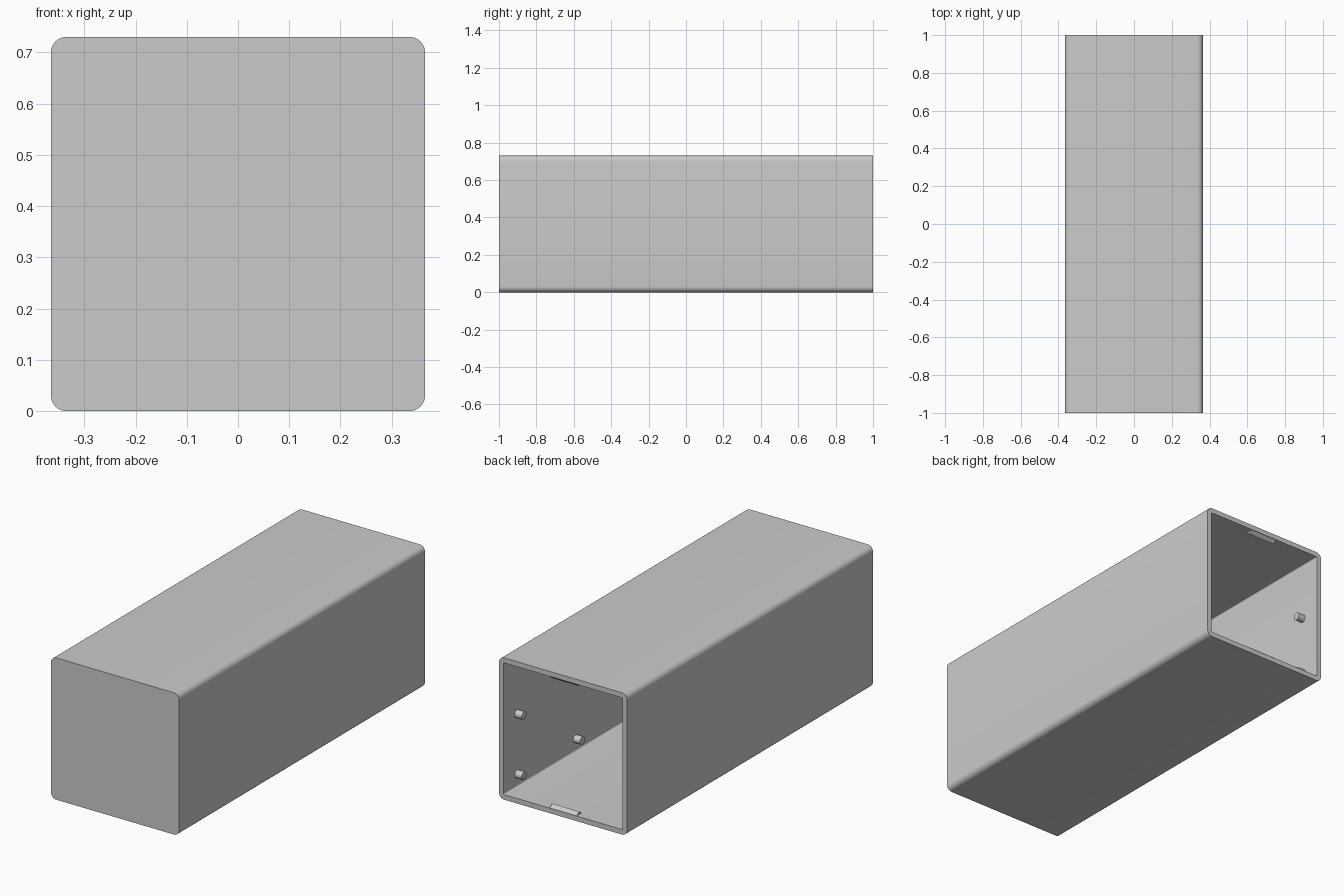
import bpy, bmesh
from math import sin, cos, pi, radians
from mathutils import Matrix, Vector

W, H, L = 0.73, 0.73, 2.0      # outer width, height, length
WALL = 0.026

cube = bpy.data.objects.get("Cube")
if cube:
    bpy.data.objects.remove(cube, do_unlink=True)

grey = bpy.data.materials.new("plain_grey")
grey.use_nodes = True
grey.diffuse_color = (0.6, 0.6, 0.6, 1)
grey.node_tree.nodes["Principled BSDF"].inputs["Base Color"].default_value = (0.6, 0.6, 0.6, 1)


def finish(bm, name, smooth=True):
    bmesh.ops.recalc_face_normals(bm, faces=bm.faces)
    mesh = bpy.data.meshes.new(name)
    bm.to_mesh(mesh)
    bm.free()
    mesh.materials.append(grey)
    ob = bpy.data.objects.new(name, mesh)
    bpy.context.scene.collection.objects.link(ob)
    if smooth:
        bpy.ops.object.select_all(action='DESELECT')
        ob.select_set(True)
        bpy.context.view_layer.objects.active = ob
        bpy.ops.object.shade_smooth_by_angle(angle=radians(35))
    return ob


def rounded_loop(bm, inset, radius, y, steps=8):
    """Rounded rectangle of vertices in the plane at y."""
    verts = []
    for corner, (sx, sz) in enumerate([(1, 1), (-1, 1), (-1, -1), (1, -1)]):
        cx = sx * (W / 2 - inset - radius)
        cz = H / 2 + sz * (H / 2 - inset - radius)
        for i in range(steps + 1):
            a = (corner + i / steps) * pi / 2
            verts.append(bm.verts.new((cx + radius * cos(a), y, cz + radius * sin(a))))
    return verts


# Hollow sleeve: closed at the front, open at the back
bm = bmesh.new()
loops = [rounded_loop(bm, 0, 0.03, -L / 2),
         rounded_loop(bm, 0, 0.03, L / 2),
         rounded_loop(bm, WALL, 0.005, L / 2),
         rounded_loop(bm, WALL, 0.005, -L / 2 + WALL)]
for a, b in zip(loops, loops[1:]):
    n = len(a)
    for i in range(n):
        j = (i + 1) % n
        bm.faces.new((a[i], a[j], b[j], b[i]))
bm.faces.new(loops[0])
bm.faces.new(loops[-1])
finish(bm, "sleeve")

# Mounting pegs on both inner side walls
PEG_LEN = 0.04
for side, label in ((1, "left"), (-1, "right")):
    for row, z in (("lower", 0.09), ("upper", 0.4)):
        for place, y in (("rear", 0.89), ("inner", 0.415)):
            bm = bmesh.new()
            x = side * (W / 2 - WALL - PEG_LEN / 2 + 0.002)
            bmesh.ops.create_cone(
                bm, cap_ends=True, segments=24, radius1=0.02, radius2=0.02,
                depth=PEG_LEN + 0.004,
                matrix=Matrix.Translation((x, y, z)) @ Matrix.Rotation(pi / 2, 4, 'Y'))
            finish(bm, f"{label}_{row}_{place}_peg")

# Snap ridges on the floor and the ceiling at the open end
for name, z0, up in (("floor_ridge", WALL, 1), ("ceiling_ridge", H - WALL, -1)):
    bm = bmesh.new()
    profile = [(0.998, 0), (0.98, 0.016), (0.96, 0)]
    ends = [[bm.verts.new((x, y, z0 + up * h)) for y, h in profile] for x in (-0.0775, 0.0775)]
    bm.faces.new(ends[0])
    bm.faces.new(ends[1])
    for i in range(3):
        j = (i + 1) % 3
        bm.faces.new((ends[0][i], ends[0][j], ends[1][j], ends[1][i]))
    finish(bm, name, smooth=False)
